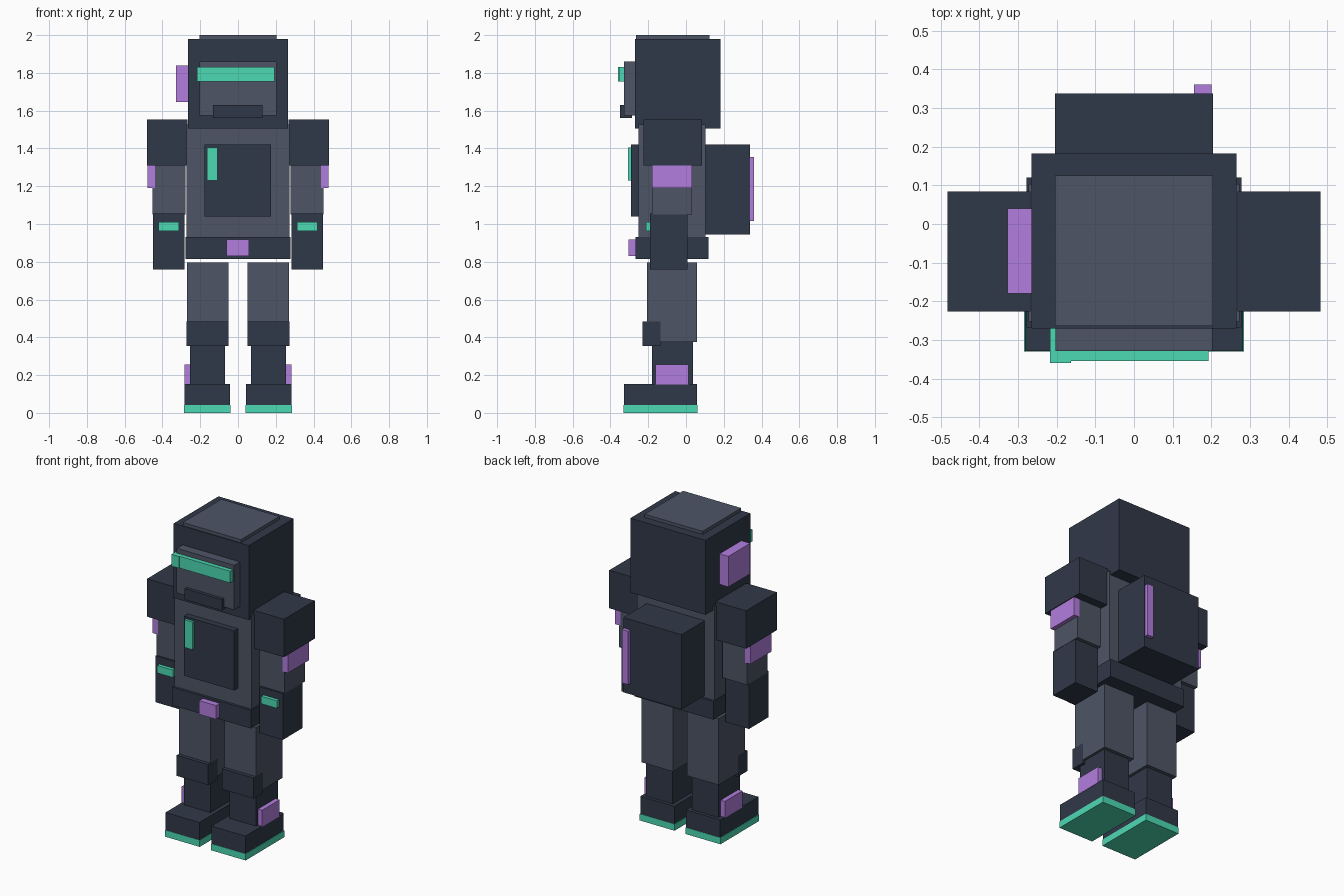
import bpy
from mathutils import Vector


def material(name, rgb):
    m = bpy.data.materials.new(name)
    m.diffuse_color = (*rgb, 1)
    return m


DARK = material("dark_armour", (0.030, 0.040, 0.065))
SUIT = material("suit_grey", (0.075, 0.090, 0.133))
GREEN = material("glow_green", (0.073, 0.70, 0.456))
PURPLE = material("accent_purple", (0.45, 0.21, 0.74))


def box(name, x, y, z, mat):
    """Block spanning the given (low, high) ranges."""
    lo, hi = Vector((x[0], y[0], z[0])), Vector((x[1], y[1], z[1]))
    bpy.ops.mesh.primitive_cube_add(size=1, location=(lo + hi) / 2)
    ob = bpy.context.object
    ob.name = name
    ob.scale = hi - lo
    bpy.ops.object.transform_apply(location=False, rotation=False, scale=True)
    ob.data.materials.append(mat)
    return ob


def pair(name, x, y, z, mat):
    """Same block on both sides of the body."""
    box("right_" + name, x, y, z, mat)
    box("left_" + name, (-x[1], -x[0]), y, z, mat)


# Helmet
box("helmet", (-0.265, 0.265), (-0.27, 0.182), (1.505, 1.98), DARK)
box("helmet_top_plate", (-0.205, 0.205), (-0.264, 0.125), (1.97, 2.0), SUIT)
box("face_plate", (-0.203, 0.203), (-0.328, -0.26), (1.575, 1.86), SUIT)
box("visor", (-0.19, 0.193), (-0.355, -0.31), (1.755, 1.83), GREEN)
box("visor_end", (-0.218, -0.163), (-0.36, -0.26), (1.755, 1.83), GREEN)
box("mouth_guard", (-0.132, 0.13), (-0.349, -0.286), (1.56, 1.63), DARK)
box("ear_unit", (-0.327, -0.25), (-0.18, 0.04), (1.645, 1.84), PURPLE)

# Torso
box("torso", (-0.273, 0.273), (-0.252, 0.104), (0.92, 1.528), SUIT)
box("chest_plate", (-0.178, 0.176), (-0.29, -0.24), (1.04, 1.42), DARK)
box("chest_light", (-0.165, -0.108), (-0.306, -0.28), (1.23, 1.406), GREEN)
box("belt", (-0.278, 0.278), (-0.268, 0.12), (0.816, 0.932), DARK)
box("buckle", (-0.06, 0.058), (-0.305, -0.26), (0.83, 0.918), PURPLE)

# Backpack
box("backpack", (-0.205, 0.205), (0.09, 0.338), (0.945, 1.422), DARK)
box("backpack_strip", (0.155, 0.2), (0.33, 0.361), (1.015, 1.356), PURPLE)

# Arms
pair("shoulder", (0.268, 0.483), (-0.226, 0.084), (1.31, 1.552), DARK)
pair("upper_arm", (0.278, 0.452), (-0.178, 0.031), (1.05, 1.33), SUIT)
pair("arm_band", (0.44, 0.478), (-0.18, 0.032), (1.19, 1.32), PURPLE)
pair("forearm", (0.284, 0.45), (-0.19, 0.008), (0.76, 1.055), DARK)
pair("wrist_light", (0.312, 0.422), (-0.212, -0.18), (0.962, 1.01), GREEN)

# Legs
pair("thigh", (0.05, 0.271), (-0.206, 0.059), (0.374, 0.797), SUIT)
pair("knee_pad", (0.049, 0.272), (-0.23, -0.136), (0.353, 0.484), DARK)
pair("shin", (0.068, 0.255), (-0.181, 0.037), (0.145, 0.385), DARK)
pair("ankle_block", (0.245, 0.284), (-0.162, 0.014), (0.15, 0.256), PURPLE)
pair("boot", (0.042, 0.282), (-0.328, 0.058), (0.04, 0.154), DARK)
pair("sole", (0.039, 0.285), (-0.33, 0.06), (0.0, 0.042), GREEN)
